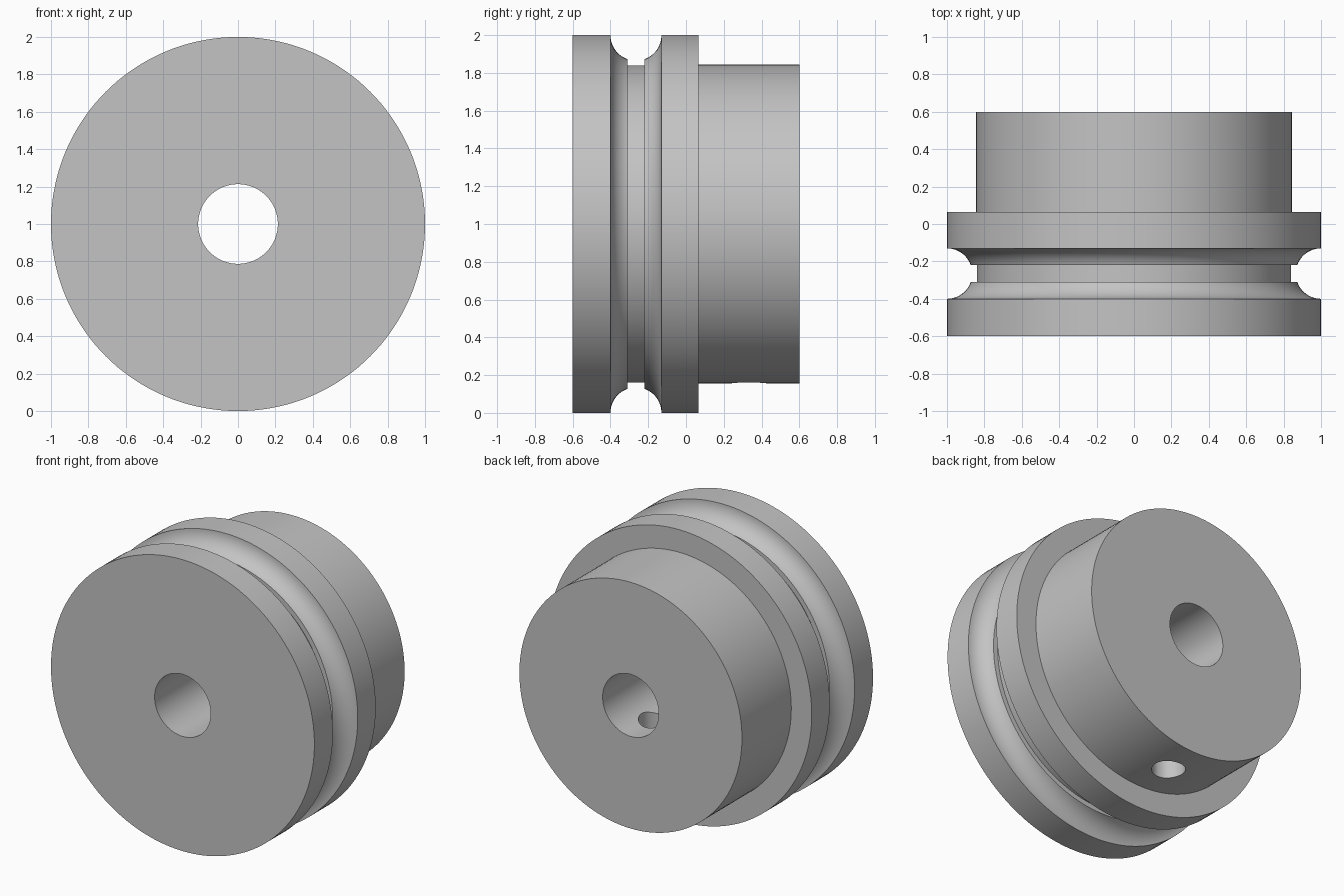
import bpy, bmesh, math
from mathutils import Matrix, Vector

cube = bpy.data.objects.get("Cube")
if cube:
    bpy.data.objects.remove(cube)

SEGMENTS = 144
BORE, RIM, HUB = 0.213, 1.0, 0.845
GROOVE_Y, GROOVE_R, SLOT = -0.265, 0.135, 0.045
HUB_START, HALF = 0.065, 0.6

grey = bpy.data.materials.new("plain_grey")
grey.use_nodes = True
colour = (0.55, 0.55, 0.55, 1)
grey.diffuse_color = colour
grey.node_tree.nodes["Principled BSDF"].inputs["Base Color"].default_value = colour


def add_object(name, bm):
    bmesh.ops.recalc_face_normals(bm, faces=bm.faces)
    mesh = bpy.data.meshes.new(name)
    bm.to_mesh(mesh)
    bm.free()
    mesh.materials.append(grey)
    obj = bpy.data.objects.new(name, mesh)
    bpy.context.collection.objects.link(obj)
    return obj


# Round groove profile with a flat slot at its bottom, as (y, radius)
sweep = math.acos(SLOT / GROOVE_R)
steps = 12
arc = [(GROOVE_Y - GROOVE_R * math.cos(sweep * i / steps),
        RIM - GROOVE_R * math.sin(sweep * i / steps)) for i in range(steps + 1)]
arc.append((GROOVE_Y - SLOT, HUB - 0.005))
mirrored = [(2 * GROOVE_Y - y, r) for y, r in reversed(arc)]

# Closed section: front flange, groove, rear flange, hub, bore
profile = [(-HALF, BORE), (-HALF, RIM)] + arc + mirrored + [
    (HUB_START, RIM), (HUB_START, HUB), (HALF, HUB), (HALF, BORE)]

# Turn the section around the y axis
bm = bmesh.new()
verts = [bm.verts.new((r, y, 0)) for y, r in profile]
edges = [bm.edges.new((v, verts[i - 1])) for i, v in enumerate(verts)]
bmesh.ops.spin(bm, geom=verts + edges, cent=(0, 0, 0), axis=(0, 1, 0),
               angle=math.tau, steps=SEGMENTS, use_merge=True)
bmesh.ops.remove_doubles(bm, verts=bm.verts, dist=1e-5)
bmesh.ops.translate(bm, verts=bm.verts, vec=Vector((0, 0, 1)))
wheel = add_object("grooved_wheel", bm)

# Set screw hole from the underside of the hub into the bore
bm = bmesh.new()
bmesh.ops.create_cone(bm, cap_ends=True, segments=48, radius1=0.105, radius2=0.105,
                      depth=1.1, matrix=Matrix.Translation((0, (HUB_START + HALF) / 2, 0.45)))
cutter = add_object("screw_hole_cutter", bm)
cutter.hide_render = True

cut = wheel.modifiers.new("screw_hole", "BOOLEAN")
cut.operation = "DIFFERENCE"
cut.solver = "EXACT"
cut.object = cutter

bpy.ops.object.select_all(action="DESELECT")
wheel.select_set(True)
bpy.context.view_layer.objects.active = wheel
bpy.ops.object.modifier_apply(modifier=cut.name)
bpy.data.objects.remove(cutter)
bpy.ops.object.shade_smooth_by_angle(angle=math.radians(30))
